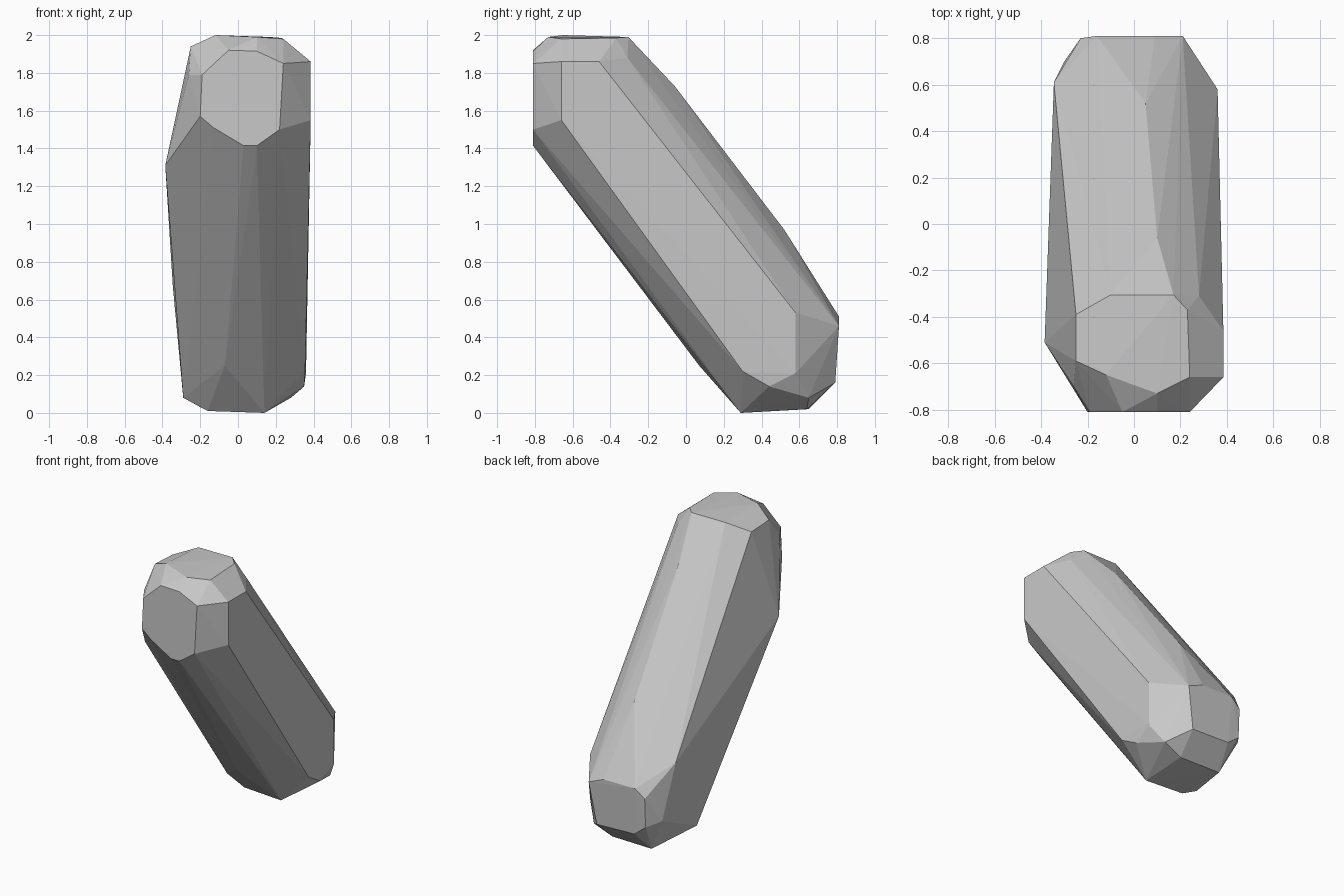
import bpy
import bmesh

# Key corners of the leaning faceted body, grouped by facet
front_cap = [(-.20, -.81, 1.57), (-.13, -.81, 1.51), (.03, -.81, 1.415), (.10, -.81, 1.415),
             (.22, -.81, 1.50), (.24, -.81, 1.85), (.10, -.81, 1.915), (-.05, -.81, 1.92),
             (-.19, -.81, 1.79)]
top_cap = [(-.10, -.305, 1.99), (.17, -.305, 1.99), (.23, -.37, 1.985), (.24, -.66, 1.98),
           (.10, -.73, 1.99), (-.12, -.65, 2.0), (-.25, -.59, 1.94), (-.25, -.39, 1.93)]
right_side = [(.385, -.66, 1.86), (.385, -.66, 1.55), (.385, -.46, 1.86), (.36, .58, .53),
              (.36, .58, .21), (.355, .30, .22), (.35, .44, .14)]
left_side = [(-.385, -.51, 1.31), (-.26, -.70, 1.79), (-.345, .61, .67),
             (-.29, .29, .08), (-.30, .70, .27)]
back_cap = [(.21, .81, .46), (.09, .81, .51), (-.16, .81, .51), (-.23, .80, .45),
            (-.23, .79, .24), (-.14, .79, .17), (.16, .79, .16)]
base = [(.14, .29, 0), (-.16, .30, .01), (-.18, .65, .02), (.14, .64, .02), (.28, .65, .08)]
ridges = [(.10, -.06, 1.73), (.05, .52, .97), (.28, -.31, 1.88), (-.07, .07, .25)]

# Wrap the corners in one faceted shell
bm = bmesh.new()
for group in (front_cap, top_cap, right_side, left_side, back_cap, base, ridges):
    for co in group:
        bm.verts.new(co)
hull = bmesh.ops.convex_hull(bm, input=bm.verts[:])
loose = [v for v in bm.verts if not v.link_faces]
bmesh.ops.delete(bm, geom=loose, context='VERTS')
# Merge nearly flat triangles into clean facets
bmesh.ops.dissolve_limit(bm, angle_limit=0.02, verts=bm.verts[:], edges=bm.edges[:])
bmesh.ops.recalc_face_normals(bm, faces=bm.faces[:])

mesh = bpy.data.meshes.new("stone_body")
bm.to_mesh(mesh)
bm.free()
body = bpy.data.objects.new("stone_body", mesh)
bpy.context.collection.objects.link(body)

# Plain grey stone
grey = bpy.data.materials.new("stone_grey")
grey.diffuse_color = (.58, .58, .58, 1)
mesh.materials.append(grey)
